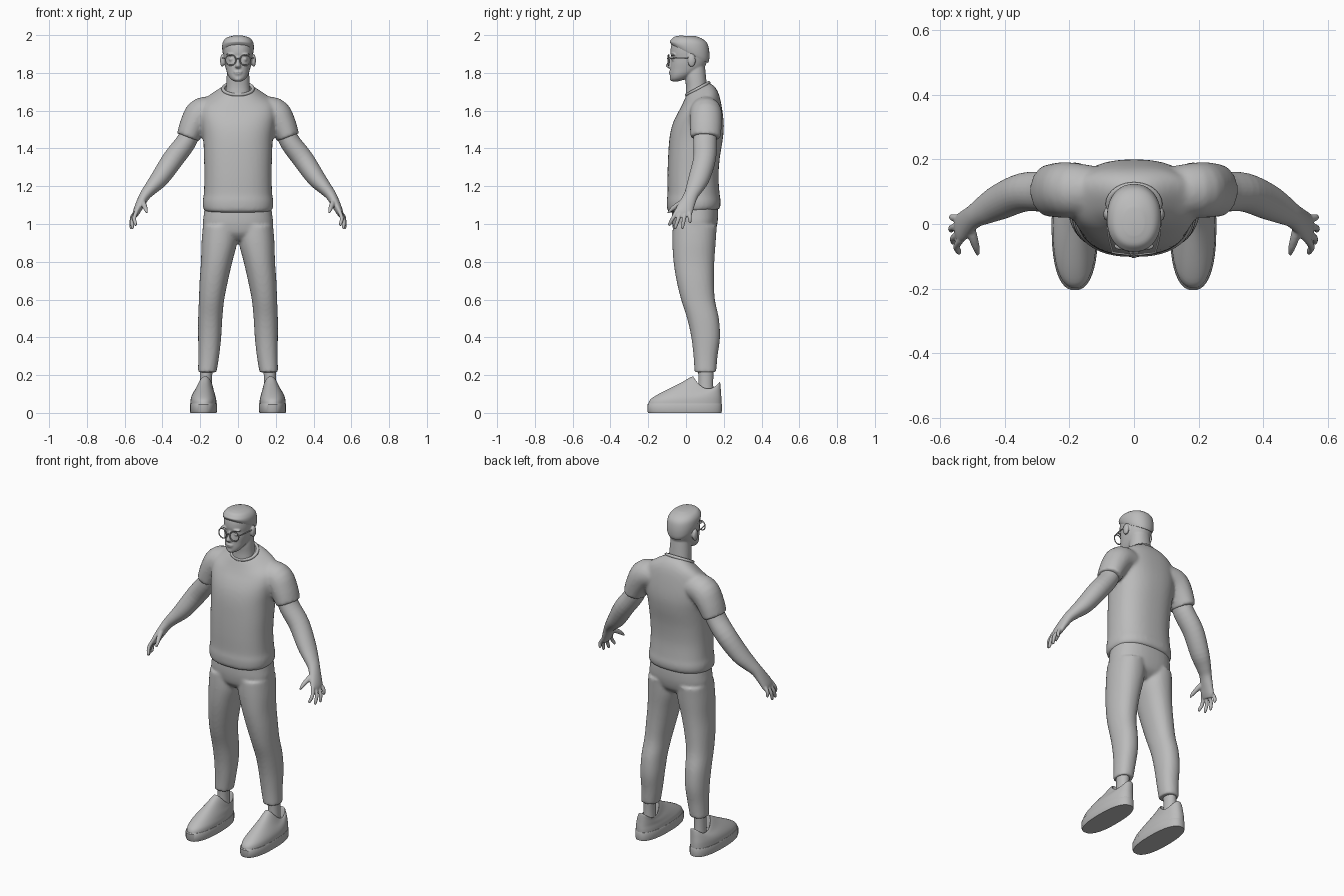
import bpy, bmesh, math
from mathutils import Vector

grey = bpy.data.materials.new("plain grey")
grey.diffuse_color = (0.5, 0.5, 0.5, 1)


def spline(rows, steps=4):
    """Catmull-Rom interpolation through rows of numbers."""
    out = []
    for i in range(len(rows) - 1):
        p = [rows[max(0, min(len(rows) - 1, i + k))] for k in (-1, 0, 1, 2)]
        for s in range(steps):
            t = s / steps
            out.append([0.5 * (2 * b + (c - a) * t + (2 * a - 5 * b + 4 * c - d) * t * t
                               + (3 * b - a - 3 * c + d) * t ** 3) for a, b, c, d in zip(*p)])
    return out + [list(rows[-1])]


def skin(bm, rings):
    """Join rings of points into a closed tube."""
    vs = [[bm.verts.new(p) for p in r] for r in rings]
    n = len(vs[0])
    for a, b in zip(vs, vs[1:]):
        for i in range(n):
            bm.faces.new((a[i], a[(i + 1) % n], b[(i + 1) % n], b[i]))
    bm.faces.new(vs[0])
    bm.faces.new(vs[-1])


def around(n, power):
    for i in range(n):
        c, s = math.cos(math.tau * i / n), math.sin(math.tau * i / n)
        yield (math.copysign(abs(c) ** (2 / power), c), math.copysign(abs(s) ** (2 / power), s))


def stack(bm, rows, power=2.2, n=40, steps=4):
    """Level rings: (z, x, half width, front y, back y, tilt, bend)."""
    rings = []
    for z, x, rx, f, b, tilt, bend in spline([tuple(r) + (0,) * (7 - len(r)) for r in rows], steps):
        ry, yc = (b - f) / 2, (b + f) / 2
        rings.append([(x + rx * c, yc + ry * s, z + tilt * ry * s + bend * s * s)
                      for c, s in around(n, power)])
    skin(bm, rings)


def limb(bm, rows, n=20, steps=4):
    """Rings square to a path: (x, y, z, thickness radius, depth radius)."""
    pts = spline(rows, steps)
    rings = []
    for i, (x, y, z, ru, rv) in enumerate(pts):
        t = (Vector(pts[min(i + 1, len(pts) - 1)][:3]) - Vector(pts[max(i - 1, 0)][:3])).normalized()
        ref = Vector((0, 0, 1)) if abs(t.y) > 0.9 else Vector((0, 1, 0))
        v = (ref - t * ref.dot(t)).normalized()
        u = t.cross(v)
        rings.append([Vector((x, y, z)) + u * ru * c + v * rv * s for c, s in around(n, 2)])
    skin(bm, rings)


def ball(bm, centre, radii):
    made = bmesh.ops.create_uvsphere(bm, u_segments=20, v_segments=12, radius=1)["verts"]
    for v in made:
        v.co = Vector([c + r * k for c, r, k in zip(centre, radii, v.co)])


def flip(rows, side):
    return [(r[0] * side,) + tuple(r[1:]) for r in rows]


def part(name, bm, voxel=0, smooth=4):
    """Turn a bmesh into an object; voxel blends its pieces into one surface."""
    bmesh.ops.recalc_face_normals(bm, faces=bm.faces)
    me = bpy.data.meshes.new(name)
    bm.to_mesh(me)
    bm.free()
    ob = bpy.data.objects.new(name, me)
    bpy.context.collection.objects.link(ob)
    me.materials.append(grey)
    if voxel:
        m = ob.modifiers.new("blend", "REMESH")
        m.mode, m.voxel_size, m.use_smooth_shade = "VOXEL", voxel, True
        m = ob.modifiers.new("soften", "SMOOTH")
        m.factor, m.iterations = 0.5, smooth
    else:
        bpy.ops.object.select_all(action="DESELECT")
        ob.select_set(True)
        bpy.context.view_layer.objects.active = ob
        bpy.ops.object.shade_smooth_by_angle(angle=math.radians(40))
    return ob


def torus(name, loc, rot, major, minor, scale=(1, 1, 1)):
    bpy.ops.mesh.primitive_torus_add(location=loc, rotation=rot, major_radius=major, minor_radius=minor,
                                     major_segments=40, minor_segments=10)
    ob = bpy.context.object
    ob.name, ob.scale = name, scale
    ob.data.materials.append(grey)
    bpy.ops.object.shade_smooth()


# Shirt: body and two short sleeves
bm = bmesh.new()
stack(bm, [(1.068, 0, .174, -.088, .174, .06), (1.085, 0, .185, -.099, .182, .06),
           (1.12, 0, .187, -.102, .184), (1.16, 0, .181, -.098, .178), (1.25, 0, .178, -.098, .172),
           (1.35, 0, .180, -.095, .179), (1.45, 0, .184, -.088, .195), (1.52, 0, .193, -.074, .2),
           (1.585, 0, .200, -.052, .193, .1), (1.645, 0, .185, -.032, .176, .35),
           (1.685, 0, .128, -.015, .152, .5), (1.715, 0, .078, .002, .122, .55)], 2.4, 48)
for side in (1, -1):
    limb(bm, flip([(.10, .1, 1.60, .07, .075), (.19, .105, 1.588, .082, .085),
                   (.235, .105, 1.53, .072, .085), (.266, .103, 1.458, .061, .08)], side), 28)
part("shirt", bm, .01, 4)
torus("shirt_collar", (0, .062, 1.716), (.5, 0, 0), .079, .009, (1, .86, 1))

# Trousers: hips and two tapered legs
bm = bmesh.new()
stack(bm, [(.915, 0, .09, -.03, .11), (.95, 0, .165, -.062, .15), (1.0, 0, .185, -.073, .166),
           (1.05, 0, .181, -.074, .17), (1.1, 0, .174, -.07, .168)], 2.4, 48)
for s in (1, -1):
    stack(bm, [(.215, .163 * s, .049, .045, .16), (.3, .155 * s, .055, .04, .167),
               (.4, .150 * s, .061, .028, .18), (.5, .147 * s, .064, .006, .174),
               (.6, .140 * s, .067, -.026, .153), (.7, .128 * s, .075, -.05, .148),
               (.8, .113 * s, .083, -.066, .15), (.9, .099 * s, .094, -.072, .157),
               (.99, .094 * s, .092, -.07, .163)])
part("trousers", bm, .009, 4)

# Arms with hands
for s, tag in ((1, "left"), (-1, "right")):
    bm = bmesh.new()
    limb(bm, flip([(.235, .1, 1.52, .05, .06), (.275, .1, 1.435, .054, .062),
                   (.343, .098, 1.345, .056, .06), (.412, .07, 1.245, .049, .056),
                   (.46, .045, 1.19, .037, .046), (.492, .026, 1.152, .029, .038),
                   (.518, .005, 1.105, .024, .042), (.537, -.012, 1.065, .019, .046),
                   (.545, -.018, 1.042, .012, .035)], s), 28)
    # Fingers: knuckle y, tip x, y, z
    for ky, tx, ty, tz in ((-.048, .543, -.092, .99), (-.026, .562, -.06, .973),
                           (-.003, .570, -.02, .975), (.018, .566, .022, 1.005)):
        k, tip = Vector((.536, ky, 1.07)), Vector((tx, ty, tz))
        mid = k.lerp(tip, .5) + Vector((.010, 0, 0))
        limb(bm, flip([(*k, .011, .012), (*mid, .0105, .0105), (*k.lerp(tip, .88), .009, .009),
                       (*tip, .004, .004)], s), 12)
    limb(bm, flip([(.508, .0, 1.125, .014, .016), (.497, -.045, 1.10, .014, .014),
                   (.488, -.075, 1.078, .011, .011), (.483, -.096, 1.058, .005, .005)], s), 12)
    part(tag + "_arm", bm, .0042, 4)

# Head: skull, neck, nose, lips, brows, ears
bm = bmesh.new()
stack(bm, [(1.755, 0, .02, -.072, -.04), (1.768, 0, .039, -.082, .0), (1.79, 0, .054, -.084, .04),
           (1.82, 0, .064, -.084, .09), (1.85, 0, .071, -.082, .108), (1.88, 0, .075, -.078, .117),
           (1.91, 0, .078, -.082, .121), (1.95, 0, .077, -.077, .115), (1.975, 0, .064, -.058, .095),
           (1.988, 0, .03, -.03, .06)], 2.2)
stack(bm, [(1.64, 0, .07, -.005, .12), (1.72, 0, .063, .0, .112), (1.78, 0, .06, -.005, .106),
           (1.84, 0, .055, .0, .1)])
stack(bm, [(1.822, 0, .008, -.088, -.07), (1.831, 0, .016, -.102, -.07), (1.84, 0, .014, -.107, -.07),
           (1.86, 0, .009, -.096, -.07), (1.885, 0, .007, -.084, -.07)], 2, 20)
ball(bm, (0, -.081, 1.805), (.024, .010, .006))
ball(bm, (0, -.080, 1.795), (.020, .010, .006))
ball(bm, (0, -.073, 1.768), (.02, .013, .012))
for s in (1, -1):
    ball(bm, (.036 * s, -.068, 1.897), (.028, .014, .007))
    ball(bm, (.083 * s, .03, 1.865), (.012, .021, .034))
    ball(bm, (.034 * s, -.064, 1.872), (.015, .013, .011))
part("head", bm, .0045, 3)

# Hair: short cap, longer at the front
bm = bmesh.new()
stack(bm, [(1.90, 0, .077, -.076, .117, -.5), (1.915, 0, .082, -.083, .123, -.42),
           (1.94, 0, .084, -.086, .123, -.25), (1.965, 0, .079, -.08, .113, -.1),
           (1.985, 0, .062, -.064, .088, -.07), (1.996, 0, .03, -.035, .05, -.03)], 2.2)
part("hair", bm)

# Glasses: round rims, bridge and temples
for s, tag in ((1, "left"), (-1, "right")):
    torus(tag + "_glasses_rim", (.039 * s, -.092, 1.868), (math.pi / 2, 0, .12 * s), .028, .0032)
    bm = bmesh.new()
    limb(bm, flip([(.066, -.088, 1.876, .003, .003), (.078, -.04, 1.879, .003, .003),
                   (.084, .03, 1.88, .003, .003)], s), 8)
    part(tag + "_glasses_temple", bm)
bm = bmesh.new()
limb(bm, [(-.012, -.093, 1.872, .003, .003), (0, -.097, 1.876, .003, .003),
          (.012, -.093, 1.872, .003, .003)], 8)
part("glasses_bridge", bm)

# Ankles and shoes
for s, tag in ((1, "left"), (-1, "right")):
    bm = bmesh.new()
    stack(bm, [(.09, .17 * s, .034, .062, .146), (.17, .17 * s, .032, .066, .144),
               (.26, .167 * s, .035, .062, .148)], 2, 24)
    part(tag + "_ankle", bm)
    bm = bmesh.new()
    x = .183 * s
    stack(bm, [(0, x, .069, -.2, .188), (.01, x, .072, -.205, .19),
               (.045, x, .072, -.205, .19), (.05, x, .070, -.2, .188)], 2.4, 48, 1)
    part(tag + "_shoe_sole", bm)
    bm = bmesh.new()
    stack(bm, [(.045, x, .069, -.2, .188), (.068, x, .068, -.19, .188, -.01),
               (.086, x, .064, -.152, .187, -.03, .005), (.102, x - .002 * s, .058, -.085, .185, -.08, .018),
               (.116, x - .005 * s, .050, -.02, .183, -.12, .035),
               (.128, x - .009 * s, .043, .03, .18, -.2, .048),
               (.126, x - .010 * s, .038, .04, .174, -.2, .044),
               (.105, x - .010 * s, .034, .055, .16)], 2.3, 48, 3)
    part(tag + "_shoe_upper", bm)
